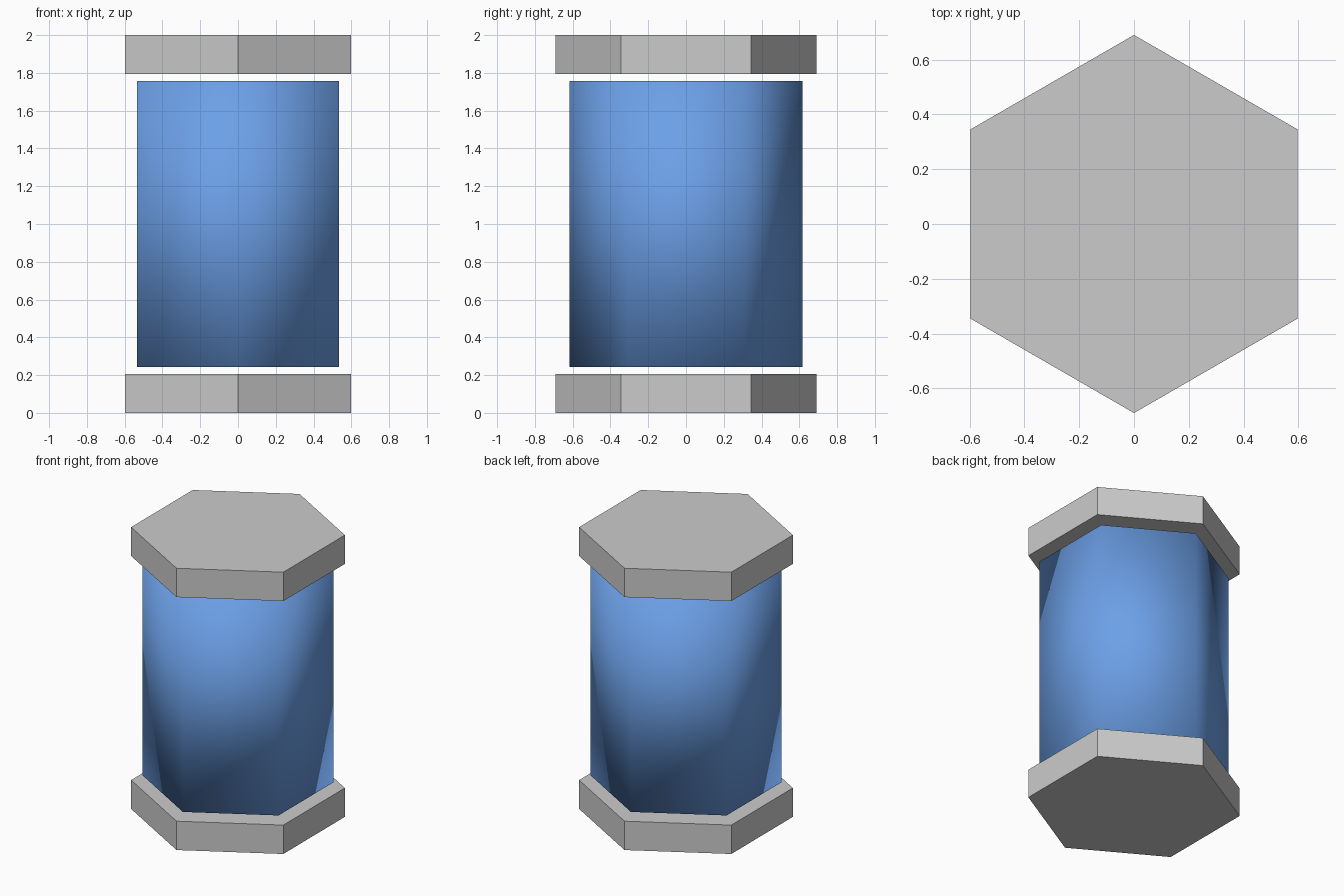
import bpy
from math import pi

if "Cube" in bpy.data.objects:
    bpy.data.objects.remove(bpy.data.objects["Cube"])


def hex_prism(name, radius, z0, z1):
    # six-sided prism with corners on +y and -y
    bpy.ops.mesh.primitive_cylinder_add(vertices=6, radius=radius, depth=z1 - z0,
                                        location=(0, 0, (z0 + z1) / 2))
    obj = bpy.context.object
    obj.name = name
    return obj


# grey end caps, flat shaded
hex_prism("bottom_cap", 0.69, 0.0, 0.205)
hex_prism("top_cap", 0.69, 1.795, 2.0)

# blue core floating between the caps, fully smooth shaded
core = hex_prism("core", 0.618, 0.243, 1.757)
bpy.ops.object.shade_smooth()
blue = bpy.data.materials.new("blue")
blue.diffuse_color = (0.15, 0.35, 0.8, 1)
blue.use_nodes = True
blue.node_tree.nodes["Principled BSDF"].inputs["Base Color"].default_value = blue.diffuse_color
core.data.materials.append(blue)
